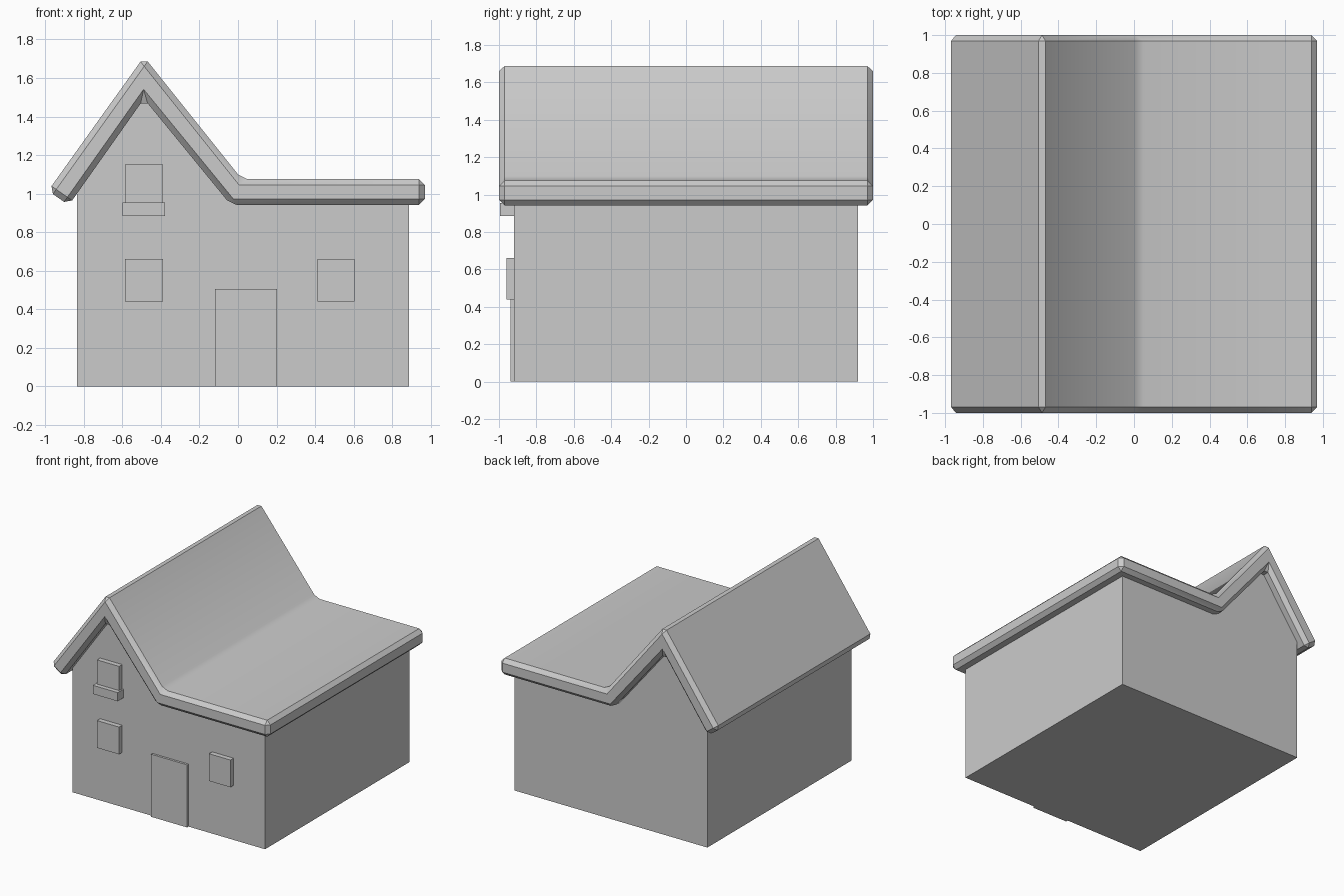
import bpy, bmesh, math

if "Cube" in bpy.data.objects:
    bpy.data.objects.remove(bpy.data.objects["Cube"])


def prism(name, profile, y0, y1, bevel=0.0):
    """Extrude an xz outline from y0 to y1, optionally chamfering every edge."""
    bm = bmesh.new()
    face = bm.faces.new([bm.verts.new((x, y0, z)) for x, z in profile])
    ext = bmesh.ops.extrude_face_region(bm, geom=[face])["geom"]
    verts = [v for v in ext if isinstance(v, bmesh.types.BMVert)]
    bmesh.ops.translate(bm, verts=verts, vec=(0, y1 - y0, 0))
    bmesh.ops.recalc_face_normals(bm, faces=bm.faces[:])
    if bevel:
        bmesh.ops.bevel(bm, geom=bm.edges[:], offset=bevel, segments=1,
                        profile=0.5, affect='EDGES', clamp_overlap=True)
        bmesh.ops.recalc_face_normals(bm, faces=bm.faces[:])
    mesh = bpy.data.meshes.new(name)
    bm.to_mesh(mesh)
    bm.free()
    obj = bpy.data.objects.new(name, mesh)
    bpy.context.collection.objects.link(obj)
    return obj


def panel(name, x0, x1, z0, z1, y_front):
    """Box standing proud of the front wall."""
    return prism(name, [(x0, z0), (x1, z0), (x1, z1), (x0, z1)], y_front, -0.90)


# Walls with a gable that follows the roof
prism("walls", [(-0.835, 0), (0.886, 0), (0.886, 0.98), (-0.02, 0.98),
                (-0.488, 1.54), (-0.835, 1.04)], -0.92, 0.92)

# Roof slab: steep gable on the left running into a flat part on the right
roof = prism("roof", [(-0.985, 1.015), (-0.488, 1.710), (0.02, 1.075),
                      (0.97, 1.075), (0.97, 0.942), (-0.038, 0.942),
                      (-0.488, 1.492), (-0.878, 0.94)], -1.0, 1.0, bevel=0.03)

# Soft valley, crisp chamfers
bpy.context.view_layer.objects.active = roof
roof.select_set(True)
bpy.ops.object.shade_smooth_by_angle(angle=math.radians(30))

# Door, windows and ledge
panel("door", -0.119, 0.202, 0.0, 0.505, -0.938)
panel("window_lower_left", -0.587, -0.39, 0.44, 0.66, -0.96)
panel("window_lower_right", 0.413, 0.605, 0.44, 0.66, -0.96)
panel("window_upper", -0.587, -0.39, 0.93, 1.15, -0.96)
panel("window_ledge", -0.60, -0.378, 0.885, 0.955, -0.995)
